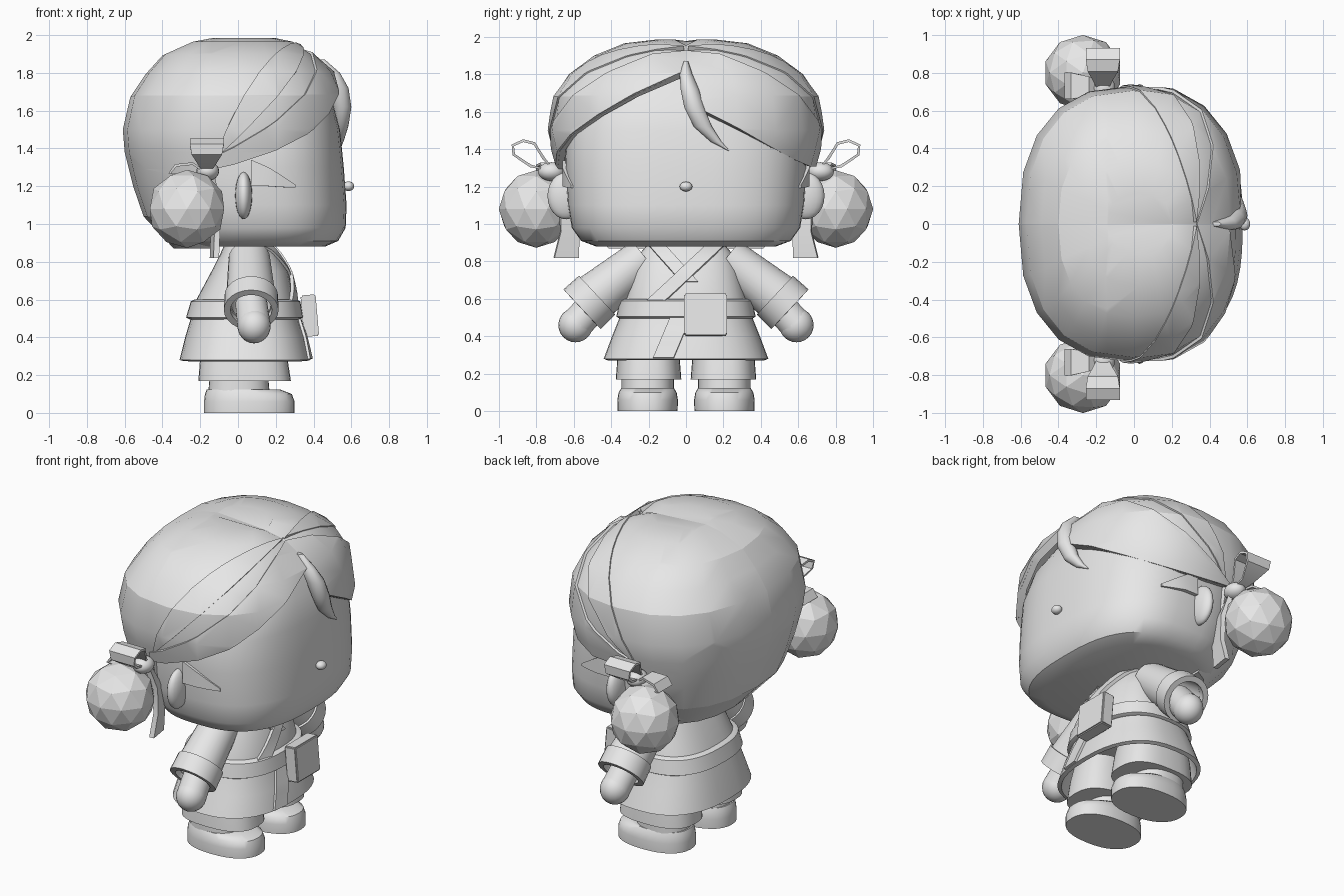
import bpy, bmesh, math
from mathutils import Vector, Matrix

if "Cube" in bpy.data.objects:
    bpy.data.objects.remove(bpy.data.objects["Cube"])

grey = bpy.data.materials.new("plain_grey")
grey.diffuse_color = (0.8, 0.8, 0.8, 1)
grey.use_nodes = True
grey.node_tree.nodes["Principled BSDF"].inputs["Base Color"].default_value = grey.diffuse_color


def finish(name, bm, thick=0, offset=-1, smooth=35):
    """Turn a bmesh into an object, thicken it, and shade it."""
    me = bpy.data.meshes.new(name)
    bm.to_mesh(me)
    bm.free()
    ob = bpy.data.objects.new(name, me)
    bpy.context.collection.objects.link(ob)
    me.materials.append(grey)
    bpy.ops.object.select_all(action='DESELECT')
    ob.select_set(True)
    bpy.context.view_layer.objects.active = ob
    if thick:
        mod = ob.modifiers.new("thickness", 'SOLIDIFY')
        mod.thickness, mod.offset = thick, offset
        bpy.ops.object.convert(target='MESH')
    b = bmesh.new()
    b.from_mesh(ob.data)
    bmesh.ops.recalc_face_normals(b, faces=b.faces)
    b.to_mesh(ob.data)
    b.free()
    if smooth:
        bpy.ops.object.shade_smooth_by_angle(angle=math.radians(smooth))
    return ob


def power(v, n):
    return math.copysign(abs(v) ** (2 / n), v)


def loft(sections, n=2.5, segs=32, caps=True):
    """Stack of rounded rings (z, x_back, x_front, y_centre, y_radius)."""
    bm = bmesh.new()
    rings = []
    for z, xb, xf, yc, ry in sections:
        ring = []
        for i in range(segs):
            a = math.tau * i / segs
            ring.append(bm.verts.new(((xb + xf) / 2 + (xf - xb) / 2 * power(math.cos(a), n),
                                      yc + ry * power(math.sin(a), n), z)))
        rings.append(ring)
    for lo, hi in zip(rings, rings[1:]):
        for i in range(segs):
            j = (i + 1) % segs
            bm.faces.new((lo[i], lo[j], hi[j], hi[i]))
    if caps:
        bm.faces.new(rings[0][::-1])
        bm.faces.new(rings[-1])
    return bm


def ball(name, centre, radii, subdiv=None, smooth=60):
    bm = bmesh.new()
    if subdiv:
        bmesh.ops.create_icosphere(bm, subdivisions=subdiv, radius=1)
    else:
        bmesh.ops.create_uvsphere(bm, u_segments=20, v_segments=12, radius=1)
    bmesh.ops.transform(bm, verts=bm.verts,
                        matrix=Matrix.Translation(centre) @ Matrix.Diagonal((*radii, 1)))
    return finish(name, bm, smooth=smooth)


def tube(name, p, q, r1, r2, thick):
    """Open tapered sleeve from p to q."""
    p, q = Vector(p), Vector(q)
    bm = bmesh.new()
    rot = (q - p).to_track_quat('Z', 'Y').to_matrix().to_4x4()
    bmesh.ops.create_cone(bm, segments=24, radius1=r1, radius2=r2, depth=(q - p).length,
                          matrix=Matrix.Translation((p + q) / 2) @ rot)
    return finish(name, bm, thick)


def ribbon(name, pts, wides, thick=0.015, closed=False):
    """Band through pts, spread both ways by the matching width vectors."""
    bm = bmesh.new()
    rows = [(bm.verts.new(Vector(p) - Vector(w)), bm.verts.new(Vector(p) + Vector(w)))
            for p, w in zip(pts, wides)]
    pairs = list(zip(rows, rows[1:])) + ([(rows[-1], rows[0])] if closed else [])
    for a, b in pairs:
        bm.faces.new((a[0], a[1], b[1], b[0]))
    return finish(name, bm, thick, 0)


# Head and nose
finish("head", loft([(.88, -.28, .46, 0, .48), (.91, -.32, .53, 0, .56), (.98, -.36, .57, 0, .61),
                     (1.1, -.42, .575, 0, .63), (1.3, -.46, .56, 0, .645), (1.5, -.46, .54, 0, .64),
                     (1.65, -.44, .5, 0, .58), (1.78, -.33, .42, 0, .42)], 2.7, 48))
ball("nose", (.585, 0, 1.2), (.03, .034, .026))

# Hair: a faceted shell, cut along planes z = a + b*x + c*y
HAIR = [(.87, -.34, .35, 0, .44), (1.04, -.5, .45, 0, .59), (1.2, -.555, .5, 0, .65),
        (1.38, -.6, .555, 0, .70), (1.5, -.61, .575, 0, .73), (1.68, -.57, .555, 0, .705),
        (1.8, -.49, .5, 0, .625), (1.9, -.4, .4, 0, .49), (1.965, -.25, .3, 0, .33),
        (1.985, -.14, .2, 0, .16)]
KNOT_X = -.14


def above(plane, c):
    return c.z - plane[0] - plane[1] * c.x - plane[2] * c.y


def hair(name, side, planes, keep, grow):
    bm = loft(HAIR, 2.4, 20)
    cuts = [((0, 0, p[0]), (-p[1], -p[2], 1)) for p in planes]
    cuts += [((KNOT_X, 0, 0), (1, 0, 0)), ((0, 0, 1.29), (0, 0, 1))]

    def cut(co, no, clear=False):
        bmesh.ops.bisect_plane(bm, geom=bm.verts[:] + bm.edges[:] + bm.faces[:],
                               plane_co=co, plane_no=no, clear_inner=clear)
    cut((0, 0, 0), (0, 1, 0), True)
    for co, no in cuts:
        cut(co, no)
    drop = [f for f in bm.faces if not keep(f.calc_center_median())]
    bmesh.ops.delete(bm, geom=drop, context='FACES')
    for v in bm.verts:
        if v.co.y < 1e-4 and v.co.z > 1.5:      # sunken parting
            v.co.z -= .03 if v.co.x > 0 else .008
        v.co = Vector((0, 0, 1.45)) + (v.co - Vector((0, 0, 1.45))) * (1 + grow)
        v.co.y *= side
    if side < 0:
        bmesh.ops.reverse_faces(bm, faces=bm.faces)
    finish(name, bm, .035, smooth=22)


for side, line in ((-1, (1.66, .315, -.492)), (1, (1.73, -.09, -.62))):
    tag = "left" if side > 0 else "right"
    fan = [(1.752, .6, -.471), (1.62, 1.0, -.228), (1.25, 2.1, .52)]
    hair("hair_shell_" + tag, side, [line],
         lambda c: c.x < KNOT_X or above(line, c) > 0, 0)
    hair("bangs_" + tag, side, [line, fan[0]],
         lambda c: c.x > KNOT_X and c.z > 1.29 and above(line, c) > 0 > above(fan[0], c), .022)
    hair("side_strand_" + tag, side, fan[1:],
         lambda c: c.x > KNOT_X and c.z > 1.29 and above(fan[1], c) > 0 > above(fan[2], c), .012)

# Loose front lock
finish("front_lock", loft([(1.39, .535, .54, .23, .004), (1.44, .52, .56, .16, .03),
                           (1.52, .51, .585, .09, .05), (1.62, .5, .6, .045, .055),
                           (1.72, .47, .585, .02, .05), (1.8, .44, .54, 0, .035),
                           (1.87, .4, .46, 0, .012)], 2, 14))

for s in (-1, 1):
    tag = "left" if s > 0 else "right"
    # Hair buns with bows
    ball("bun_" + tag, (-.27, s * .8, 1.08), (.207, .2, .207), subdiv=2, smooth=0)
    ball("bow_knot_" + tag, (-.16, s * .72, 1.28), (.06, .07, .05))
    loop = [(.7, 1.28), (.76, 1.35), (.81, 1.43), (.87, 1.445), (.925, 1.42), (.92, 1.37), (.83, 1.31)]
    wide = [.02, .05, .08, .09, .09, .08, .04]
    ribbon("bow_loop_" + tag, [(-.165, s * y, z) for y, z in loop],
           [(w, 0, 0) for w in wide], closed=True)
    loop = [(-.17, 1.27), (-.24, 1.32), (-.33, 1.31), (-.36, 1.27), (-.28, 1.25)]
    ribbon("bow_back_loop_" + tag, [(x, s * .73, z) for x, z in loop],
           [(0, w, 0) for w in (.02, .05, .07, .07, .04)], closed=True)
    ribbon("bow_tail_" + tag,
           [(-.15, s * .7, 1.27), (-.12, s * .64, 1.12), (-.12, s * .62, .96), (-.125, s * .64, .82)],
           [(.01, s * w, 0) for w in (.02, .035, .05, .065)], .03)
    # Ear and sideburn
    ball("ear_" + tag, (.03, s * .64, 1.15), (.045, .1, .125))
    ribbon("sideburn_" + tag,
           [(.07, s * .645, 1.27), (.16, s * .645, 1.25), (.23, s * .625, 1.225), (.3, s * .6, 1.2)],
           [(0, 0, w) for w in (.07, .05, .03, .008)], .03)
    # Sleeve, cuff and hand
    tube("sleeve_" + tag, (.06, s * .22, .82), (.07, s * .53, .575), .11, .135, .03)
    tube("cuff_" + tag, (.07, s * .475, .62), (.07, s * .555, .545), .142, .145, .035)
    tube("wrist_" + tag, (.07, s * .48, .58), (.085, s * .59, .46), .085, .088, 0)
    ball("hand_" + tag, (.085, s * .59, .46), (.088, .092, .092))
    # Trouser leg, ankle and shoe
    y = s * .2
    finish("trouser_leg_" + tag, loft([(.17, -.21, .28, y, .175), (.3, -.2, .26, y, .165),
                                       (.42, -.18, .23, y, .15)], 2.6))
    finish("ankle_" + tag, loft([(.08, -.16, .17, y + s * .005, .14),
                                 (.19, -.15, .16, y + s * .005, .14)], 2.3))
    finish("shoe_" + tag, loft([(0, -.18, .3, y + s * .005, .16), (.06, -.18, .3, y + s * .005, .162),
                                (.1, -.175, .285, y + s * .005, .155),
                                (.125, -.165, .22, y + s * .005, .14)], 2.3), smooth=45)

# Robe
ROBE = [(.28, -.31, .385, 0, .44), (.4, -.28, .355, 0, .395), (.5, -.25, .32, 0, .355),
        (.6, -.22, .3, 0, .325), (.75, -.14, .265, 0, .285), (.85, -.09, .205, 0, .24),
        (.92, -.06, .15, 0, .18)]
finish("robe", loft(ROBE, 2.5, 40, False), .025)
finish("belt", loft([(.495, -.255, .325, 0, .355), (.505, -.275, .345, 0, .372),
                     (.59, -.25, .33, 0, .355), (.6, -.23, .31, 0, .335)], 2.5, 40))


def robe_x(y, z):
    """Front surface of the robe at (y, z)."""
    for a, b in zip(ROBE, ROBE[1:]):
        if a[0] <= z <= b[0]:
            t = (z - a[0]) / (b[0] - a[0])
            xb, xf, ry = (a[k] + t * (b[k] - a[k]) for k in (1, 2, 4))
            return (xb + xf) / 2 + (xf - xb) / 2 * max(0, 1 - abs(y / ry) ** 2.5) ** .4
    return 0


def trim(name, start, end, half, lift):
    """Flat band laid on the robe front between two (y, z) points."""
    pts, wides = [], []
    for i in range(9):
        t = i / 8
        y, z = (start[k] + t * (end[k] - start[k]) for k in (0, 1))
        l, r = (Vector((robe_x(q, z) + lift, q, z)) for q in (y - half, y + half))
        pts.append((l + r) / 2)
        wides.append((r - l) / 2)
    ribbon(name, pts, wides, .02)


# Crossed collar and overlapping skirt edge
trim("collar_under", (-.15, .88), (.02, .69), .045, .004)
trim("collar_over", (.15, .88), (-.16, .59), .05, .014)
trim("skirt_overlap", (-.03, .5), (-.12, .285), .055, .004)

# Belt pouch
bm = bmesh.new()
bmesh.ops.create_cube(bm, size=1)
bmesh.ops.transform(bm, verts=bm.verts, matrix=Matrix.Translation((.38, .105, .515))
                    @ Matrix.Rotation(math.radians(-5), 4, 'Y') @ Matrix.Diagonal((.08, .23, .22, 1)))
bmesh.ops.bevel(bm, geom=bm.edges[:], offset=.007, segments=2, affect='EDGES')
finish("pouch", bm)
